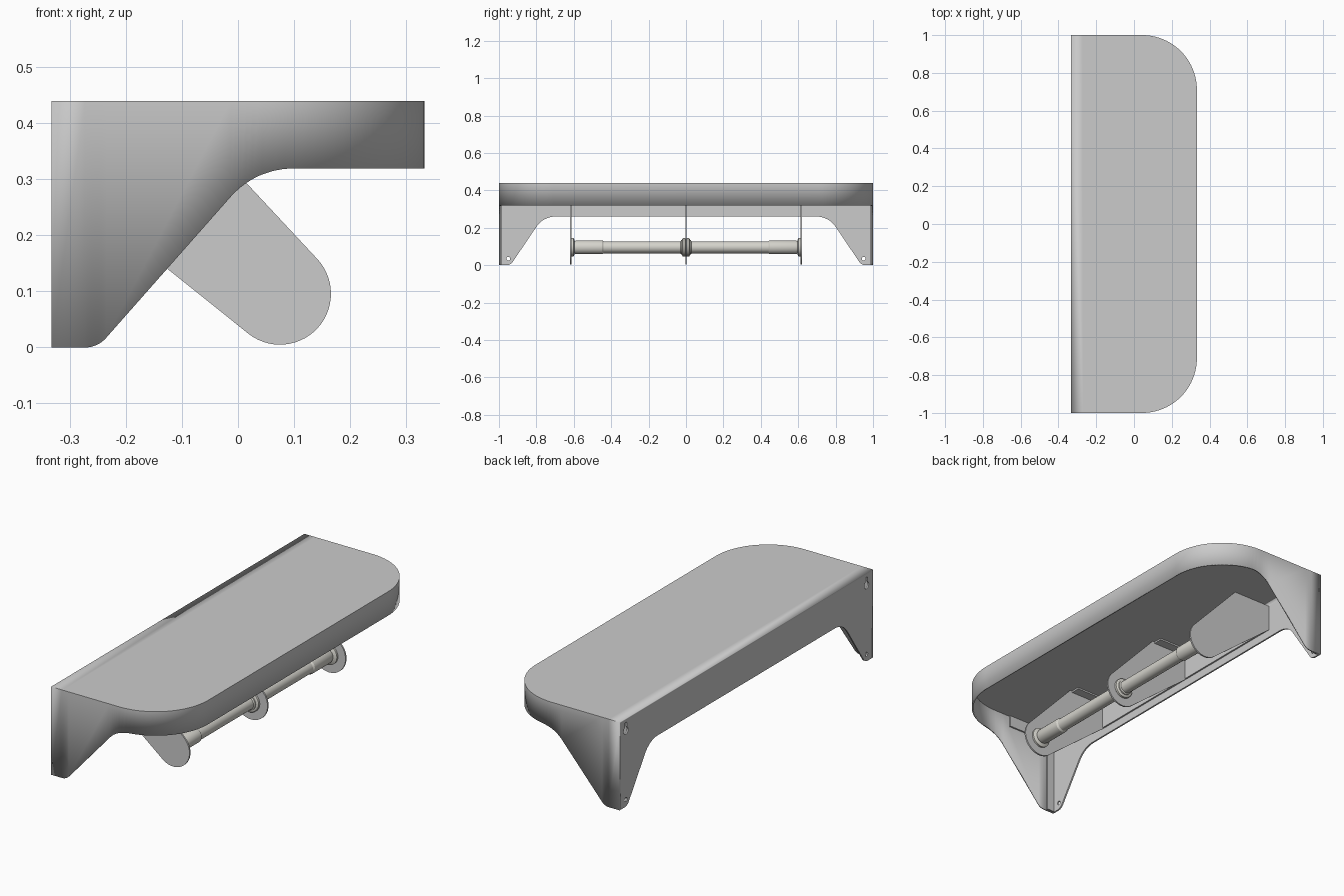
import bpy, bmesh, math
from mathutils import Vector

if "Cube" in bpy.data.objects:
    bpy.data.objects.remove(bpy.data.objects["Cube"])

T = 0.008            # sheet thickness
X0, X1, H = -0.333, 0.333, 0.44
R = 0.29             # plan corner radius
RX, RZ = 0.075, 0.096  # rod axis


def fillet(corners, n=8):
    """(x, y, radius) corners -> point list with rounded corners."""
    out, m = [], len(corners)
    for i, (x, y, r) in enumerate(corners):
        p = Vector((x, y))
        if r == 0:
            out.append(p)
            continue
        a = (Vector(corners[i - 1][:2]) - p).normalized()
        b = (Vector(corners[(i + 1) % m][:2]) - p).normalized()
        half = a.angle(b) / 2
        c = p + (a + b).normalized() * (r / math.sin(half))
        s = p + a * (r / math.tan(half)) - c
        e = p + b * (r / math.tan(half)) - c
        for k in range(n + 1):
            d = s.lerp(e, k / n).normalized() * r
            out.append(c + d)
    return out


def circle(x, y, r, n=24):
    return [Vector((x + r * math.cos(2 * math.pi * i / n), y + r * math.sin(2 * math.pi * i / n))) for i in range(n)]


def smooth(ob, angle=25):
    bpy.ops.object.select_all(action='DESELECT')
    ob.select_set(True)
    bpy.context.view_layer.objects.active = ob
    bpy.ops.object.shade_smooth_by_angle(angle=math.radians(angle))


def plate(name, loops, loc, rot):
    """Flat sheet from an outline and hole loops."""
    cu = bpy.data.curves.new(name, 'CURVE')
    cu.dimensions, cu.fill_mode, cu.extrude = '2D', 'BOTH', T / 2
    for loop in loops:
        sp = cu.splines.new('POLY')
        sp.points.add(len(loop) - 1)
        for q, p in zip(sp.points, loop):
            q.co = (p[0], p[1], 0, 1)
        sp.use_cyclic_u = True
    ob = bpy.data.objects.new(name, cu)
    bpy.context.collection.objects.link(ob)
    ob.location, ob.rotation_euler = loc, rot
    bpy.ops.object.select_all(action='DESELECT')
    ob.select_set(True)
    bpy.context.view_layer.objects.active = ob
    bpy.ops.object.convert(target='MESH')
    smooth(bpy.context.object)


def box(name, lo, hi):
    bm = bmesh.new()
    bmesh.ops.create_cube(bm, size=1)
    for v in bm.verts:
        v.co = [(l + h) / 2 + c * (h - l) for l, h, c in zip(lo, hi, v.co)]
    me = bpy.data.meshes.new(name)
    bm.to_mesh(me)
    bm.free()
    bpy.context.collection.objects.link(bpy.data.objects.new(name, me))


XZ = (math.pi / 2, 0, 0)
YZ = (math.pi / 2, 0, math.pi / 2)

# Shelf shell: top plus a skirt that drops into the side legs
low = fillet([(X0, 0, 0), (-0.2506, 0, 0.05), (0.032, 0.32, 0.15), (X1, 0.32, 0), (X1, H, 0), (X0, H, 0)], 10)[:-2]


def bottom(x):
    for a, b in zip(low, low[1:]):
        if a.x <= x <= b.x and b.x > a.x:
            return a.y + (b.y - a.y) * (x - a.x) / (b.x - a.x)
    return 0.32


half = [(p.x, -1.0) for p in low if p.x < X1 - R - 0.002]
for k in range(25):
    a = math.pi / 2 * k / 24
    half.append((X1 - R + R * math.sin(a), -1 + R - R * math.cos(a)))
path = half + [(x, -y) for x, y in reversed(half)]
bm = bmesh.new()
lo = [bm.verts.new((x, y, bottom(x))) for x, y in path]
hi = [bm.verts.new((x, y, H)) for x, y in path]
for i in range(len(path) - 1):
    bm.faces.new((lo[i], lo[i + 1], hi[i + 1], hi[i]))
bm.faces.new(hi)
me = bpy.data.meshes.new("shelf_shell")
bm.to_mesh(me)
bm.free()
shell = bpy.data.objects.new("shelf_shell", me)
bpy.context.collection.objects.link(shell)
sol = shell.modifiers.new("thickness", 'SOLIDIFY')
sol.thickness, sol.offset, sol.use_even_offset = T, -1, True
smooth(shell)

# Back plate with legs, screw holes and keyholes
W = 1 - T
side = fillet([(W, H - T, 0), (W, 0, 0), (0.9385, 0, 0.04), (0.763, 0.26, 0.12), (0, 0.26, 0)])[:-1]
loops = [side + [Vector((-p.x, p.y)) for p in reversed(side)]]
for s in (-1, 1):
    loops.append(circle(s * 0.95, 0.035, 0.01))
    key = [(0.018 * math.sin(a), -0.018 * math.cos(a)) for a in [math.radians(d) for d in range(-150, 151, 15)]]
    key += [(0.009 * math.cos(a), 0.032 + 0.009 * math.sin(a)) for a in [math.radians(d) for d in range(0, 181, 20)]]
    loops.append([Vector((s * 0.95 + x, 0.38 + z)) for x, z in key])
plate("back_plate", loops, (X0 + T / 2, 0, 0), YZ)

# Folded flanges inside the sides
for s, n in ((-1, "left"), (1, "right")):
    ys = sorted((s * W, s * (W - T)))
    box(n + "_leg_flange", (X0 + T, ys[0], 0.002), (X0 + 0.05, ys[1], H - T))
    box(n + "_top_flange", (X0 + 0.05, ys[0], 0.375), (-0.05, ys[1], H - T))

# Rod bracket: back strip and three hangers with top tabs
box("bracket_strip", (X0 + T, -0.62, 0.30), (X0 + 2 * T, 0.62, H - T))
r = 0.091
a0, a1 = math.radians(43.2), math.radians(-128)
tip = [Vector((RX + r * math.cos(a), RZ + r * math.sin(a))) for a in [a0 + (a1 - a0) * k / 28 for k in range(29)]]
hanger = [Vector((X0 + T, 0.30)), Vector((X0 + T, H - T)), Vector((-0.114, H - T))] + tip
for y, n in ((-0.616, "left"), (0, "middle"), (0.616, "right")):
    plate(n + "_hanger", [hanger], (0, y, 0), XZ)
    t = -1 if y > 0 else 1
    ya, yb = sorted((y, y + t * 0.05))
    box(n + "_hanger_tab", (X0 + 2 * T, ya, H - 2 * T), (-0.125, yb, H - T))

# Two turned rods with collars and end sleeves
mat = bpy.data.materials.new("pale_metal")
mat.diffuse_color = (0.66, 0.65, 0.6, 1)
mat.use_nodes = True
mat.node_tree.nodes["Principled BSDF"].inputs["Base Color"].default_value = mat.diffuse_color
prof = [(0, 0.004), (0.048, 0.004), (0.05, 0.006), (0.05, 0.016), (0.045, 0.02), (0.038, 0.021), (0.038, 0.026),
        (0.032, 0.03), (0.032, 0.44), (0.037, 0.448), (0.037, 0.585), (0.034, 0.595), (0.042, 0.598),
        (0.05, 0.602), (0.05, 0.611), (0, 0.612)]
N = 32
for s, n in ((-1, "left"), (1, "right")):
    bm = bmesh.new()
    vs = [bm.verts.new((RX + q, s * y, RZ)) for q, y in prof]
    es = [bm.edges.new(e) for e in zip(vs, vs[1:])]
    bmesh.ops.spin(bm, geom=vs + es, cent=(RX, 0, RZ), axis=(0, 1, 0), angle=2 * math.pi, steps=N)
    bmesh.ops.remove_doubles(bm, verts=bm.verts, dist=1e-5)
    bmesh.ops.recalc_face_normals(bm, faces=bm.faces)
    me = bpy.data.meshes.new(n + "_rod")
    bm.to_mesh(me)
    bm.free()
    me.materials.append(mat)
    ob = bpy.data.objects.new(n + "_rod", me)
    bpy.context.collection.objects.link(ob)
    smooth(ob)
